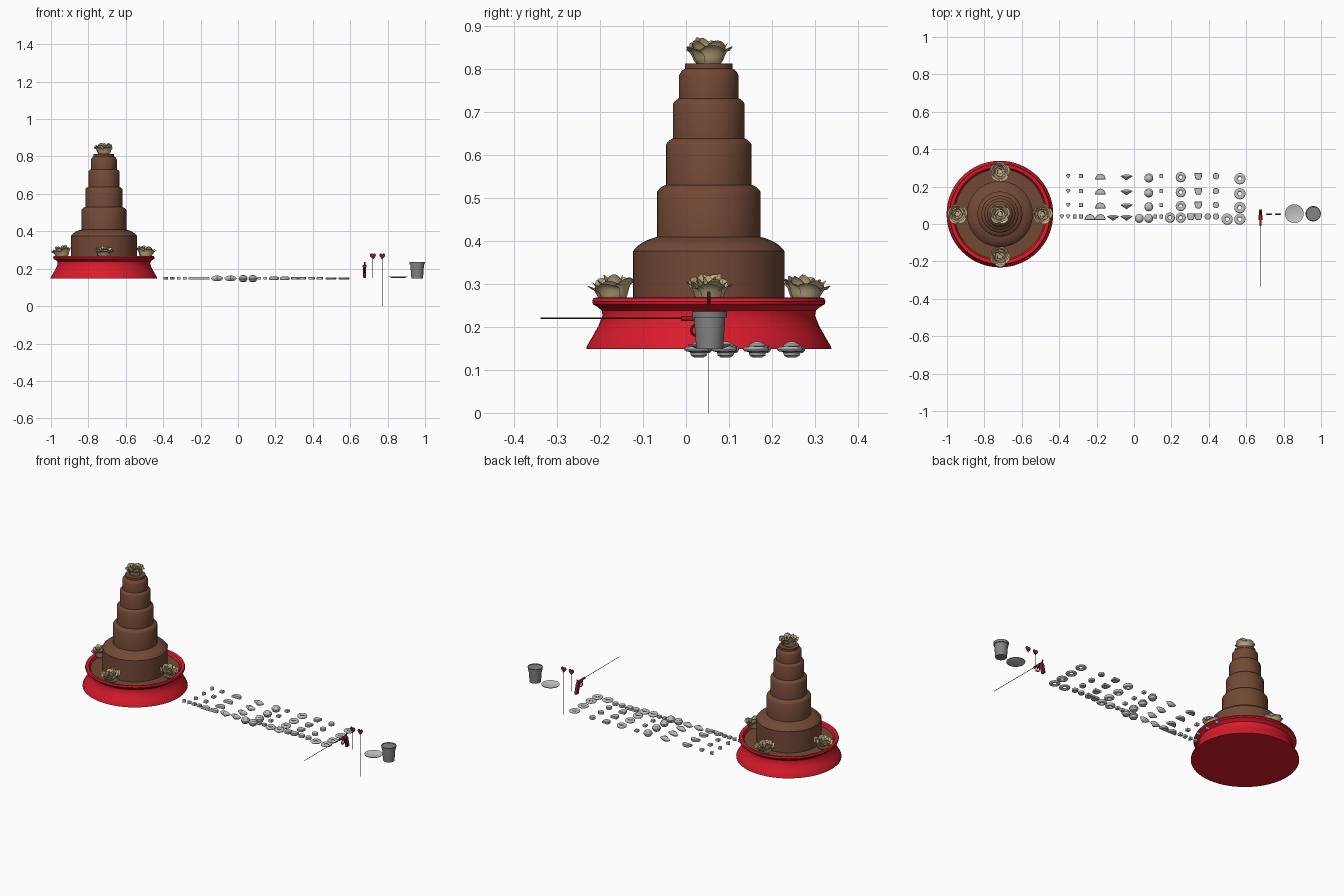
import bpy, bmesh, math, random
from mathutils import Matrix, Vector

if "Cube" in bpy.data.objects:
    bpy.data.objects.remove(bpy.data.objects["Cube"])
random.seed(4)

def mat(name, c):
    m = bpy.data.materials.new(name)
    m.diffuse_color = (*c, 1)
    m.use_nodes = True
    m.node_tree.nodes["Principled BSDF"].inputs["Base Color"].default_value = m.diffuse_color
    return m

RED = mat("bright red", (0.7, 0.011, 0.025))
BROWN = mat("chocolate brown", (0.17, 0.066, 0.036))
TAN = mat("rose tan", (0.55, 0.42, 0.23))
GREY = mat("plain grey", (0.55, 0.55, 0.55))
DARK = mat("bucket grey", (0.23, 0.23, 0.23))
WINE = mat("dark red", (0.23, 0.014, 0.02))
BLACK = mat("dark olive", (0.06, 0.05, 0.025))

def finish(bm, name, material, loc=(0, 0, 0), angle=35, rot=None):
    bmesh.ops.remove_doubles(bm, verts=bm.verts, dist=1e-6)
    bmesh.ops.recalc_face_normals(bm, faces=bm.faces)
    me = bpy.data.meshes.new(name)
    bm.to_mesh(me)
    bm.free()
    ob = bpy.data.objects.new(name, me)
    bpy.context.collection.objects.link(ob)
    me.materials.append(material)
    ob.location = loc
    if rot:
        ob.rotation_euler = rot
    bpy.ops.object.select_all(action='DESELECT')
    ob.select_set(True)
    bpy.context.view_layer.objects.active = ob
    bpy.ops.object.shade_smooth_by_angle(angle=math.radians(angle))
    return ob

def lathe(name, prof, material, loc=(0, 0, 0), seg=64, closed=False):
    bm = bmesh.new()
    vs = [bm.verts.new((r, 0, z)) for r, z in prof]
    es = [bm.edges.new(p) for p in zip(vs, vs[1:])]
    if closed:
        es.append(bm.edges.new((vs[-1], vs[0])))
    bmesh.ops.spin(bm, geom=vs + es, cent=(0, 0, 0), axis=(0, 0, 1),
                   angle=2 * math.pi, steps=seg)
    return finish(bm, name, material, loc)

def layered(name, outline, layers, material, loc, rot=None):
    """Outline stacked in scaled layers of (scale, z) and capped."""
    bm = bmesh.new()
    rings = [[bm.verts.new((x * s, y * s, z)) for x, y in outline] for s, z in layers]
    n = len(outline)
    for a, b in zip(rings, rings[1:]):
        for i in range(n):
            bm.faces.new((a[i], a[(i + 1) % n], b[(i + 1) % n], b[i]))
    bm.faces.new(rings[0])
    bm.faces.new(rings[-1])
    return finish(bm, name, material, loc, 35, rot)

def rod(name, a, b, r, material, seg=12):
    a, b = Vector(a), Vector(b)
    bm = bmesh.new()
    bmesh.ops.create_cone(bm, cap_ends=True, segments=seg, radius1=r, radius2=r,
                          depth=(b - a).length)
    bm.transform(Matrix.Translation((a + b) / 2) @
                 (b - a).to_track_quat('Z', 'Y').to_matrix().to_4x4())
    return finish(bm, name, material)

# cake stand
CX, CY = -0.717, 0.053
lathe("cake_stand", [(0, .148), (.285, .148), (.284, .154), (.270, .178), (.256, .203),
      (.247, .226), (.249, .238), (.258, .246), (.269, .252), (.271, .259), (.268, .267),
      (.260, .268), (.250, .264), (.243, .252), (.24, .24), (0, .24)], RED, (CX, CY, 0))

# stacked chocolate tiers, each with a soft sloping shoulder
prof = [(.242, .25), (.176, .25)]
tiers = [(.176, .376, .12, .409), (.12, .514, .099, .53), (.099, .624, .083, .638),
         (.083, .718, .069, .731), (.069, .784, .055, .80)]
for r, z, r2, z2 in tiers:
    prof.append((r, z))
    for k in range(1, 7):
        t = k / 6 * math.pi / 2
        a, b = .5 * math.cos(t) + .5 * (1 - k / 6), .5 * math.sin(t) + .5 * k / 6
        prof.append((r2 + (r - r2) * a, z + (z2 - z) * b))
prof += [(.055, .812), (0, .812)]
lathe("chocolate_tiers", prof, BROWN, (CX, CY, 0))

# roses: layered rings of broad curled petals around a solid core
def rose(name, loc, rot):
    bm = bmesh.new()
    for n, r0, r1, h, curl, wid in [(5, .027, .043, .046, .012, .85), (5, .023, .037, .054, .008, .85),
                                    (4, .016, .026, .060, .005, .95), (3, .008, .014, .060, .002, 1.2)]:
        off = random.random() * 6
        for i in range(n):
            a0 = off + i * 2 * math.pi / n
            hh = h * random.uniform(.92, 1.12)
            grid = []
            for iv in range(8):
                v = iv / 7
                row = []
                for iu in range(9):
                    u = iu / 4 - 1
                    a = a0 + u * wid * (1 - .3 * v ** 4)
                    r = r0 + (r1 - r0) * v ** .6 + curl * v ** 4 * (1 - .4 * u * u) + .0025 * u
                    row.append(bm.verts.new((r * math.cos(a), r * math.sin(a),
                                             hh * (v - .25 * u * u * v * v - .08 * v ** 6))))
                grid.append(row)
            for p, q in zip(grid, grid[1:]):
                for j in range(8):
                    bm.faces.new((p[j], p[j + 1], q[j + 1], q[j]))
    bmesh.ops.create_cone(bm, cap_ends=True, segments=20, radius1=.027, radius2=.038,
                          depth=.034, matrix=Matrix.Translation((0, 0, .017)))
    finish(bm, name, TAN, loc, 60, rot)

rose("top_rose", (CX, CY, .812), (0, 0, 0))
for i in range(4):
    a = i * math.pi / 2
    rose("stand_rose_%d" % (i + 1), (CX + .222 * math.cos(a), CY + .222 * math.sin(a), .262),
         (0, math.radians(8), a))

# sweets: ten shapes, two in the front row and three behind
def arc(r, a0, a1, n, sy=1, dy=0):
    return [(r * math.cos(math.radians(a0 + (a1 - a0) * i / n)),
             r * sy * math.sin(math.radians(a0 + (a1 - a0) * i / n)) + dy) for i in range(n + 1)]

def circle(r):
    return arc(r, 0, 345, 23)

square = [(-.01, -.01), (.01, -.01), (.01, .01), (-.01, .01)]
gem = [(0, -.013), (.012, .004), (.008, .011), (-.008, .011), (-.012, .004)]
half = arc(.028, 0, 180, 16, 1.1, -.014)
kite = [(0, -.019), (.033, .004), (.016, .011), (0, .013), (-.016, .011), (-.033, .004)]
shield = [(0, -.02), (.013, -.017), (.019, -.004), (.02, .017), (-.02, .017), (-.019, -.004), (-.013, -.017)]
slab = [(.9, -.007), (1, -.005), (1, .005), (.9, .007)]
lens = [(.3, -.015), (.7, -.01), (1, -.002), (1, .002), (.7, .01), (.3, .015)]
ball = [(.45, -.019), (.75, -.015), (.85, -.007), (1, -.004), (1, .003), (.85, .007),
        (.75, .012), (.45, .016), (.15, .018)]

def ring(ro, ri, h):
    c, w = (ro + ri) / 2, (ro - ri) / 2
    return [(c + w * math.cos(t * math.pi / 6), h * math.sin(t * math.pi / 6)) for t in range(12)]

sweets = [("gem", gem, slab, -.386, -.352), ("cube", square, slab, -.317, -.284),
          ("half_moon", half, slab, -.236, -.18), ("kite", kite, lens, -.112, -.04),
          ("bonbon", circle(.024), ball, .028, .079), ("small_cube", square, slab, .114, .146),
          ("ring", (.027, .009), .009, .192, .25), ("shield", shield, slab, .303, .344),
          ("button", circle(.017), slab, .394, .438), ("large_ring", (.03, .010), .006, .498, .566)]
shift = {"bonbon": -.01, "ring": -.006, "large_ring": -.014, "kite": -.004, "half_moon": -.004}
for name, shape, layers, xa, xb in sweets:
    dy = shift.get(name, 0)
    spots = [(xa, .04), (xb, .04), (xb, .102), (xb, .176), (xb, .256)]
    for i, (x, y) in enumerate(spots):
        nm, loc = "%s_sweet_%d" % (name, i + 1), (x, y + dy, .148)
        if isinstance(layers, float):
            lathe(nm, ring(*shape, layers), GREY, loc, 28, True)
        else:
            layered(nm, shape, layers, GREY, loc)

# toy pistol with a long thin rod at its muzzle
GX = .677
rod("pistol_barrel", (GX, -.012, .219), (GX, .035, .219), .006, WINE)
rod("pistol_drum", (GX, .022, .213), (GX, .048, .213), .011, WINE)
rod("pistol_hammer", (GX, .052, .218), (GX, .062, .234), .004, WINE, 8)
grip = [(.03, .222), (.056, .222), (.066, .205), (.07, .18), (.078, .152), (.056, .15), (.052, .175), (.04, .2)]
layered("pistol_grip", [(y - .05, z - .19) for y, z in grip], [(.92, -.008), (1, -.005), (1, .005), (.92, .008)],
        WINE, (GX, .05, .19), (math.pi / 2, 0, math.pi / 2))
bpy.ops.mesh.primitive_torus_add(major_radius=.012, minor_radius=.003, major_segments=16, minor_segments=6,
                                 location=(GX, .024, .192), rotation=(0, math.pi / 2, 0))
bpy.context.object.name = "trigger_guard"
bpy.context.object.data.materials.append(WINE)
rod("muzzle_rod", (GX, -.338, .22), (GX, -.01, .22), .0014, BLACK, 8)

# hearts on sticks
heart = []
for i in range(28):
    t = i / 28 * 2 * math.pi
    heart.append((.001 * 16 * math.sin(t) ** 3, .0012 * (13 * math.cos(t) - 5 * math.cos(2 * t)
                 - 2 * math.cos(3 * t) - math.cos(4 * t))))
for i, (x, z0, m, r) in enumerate([(.721, .15, WINE, .001), (.771, 0, BLACK, .0006)]):
    layered("heart_%d" % (i + 1), heart, [(.8, -.004), (1, -.002), (1, .002), (.8, .004)],
            WINE, (x, .053, .268), (math.pi / 2, 0, 0))
    rod("heart_stick_%d" % (i + 1), (x, .053, z0), (x, .053, .255), r, m, 8)

# plate
lathe("plate", [(0, .15), (.032, .15), (.049, .156), (.05, .159), (.046, .158),
                (.031, .153), (0, .153)], GREY, (.857, .055, 0), 48)

# bucket with a shallow lid inside its rim
lathe("bucket", [(0, .148), (.031, .148), (.036, .215), (.036, .222), (.040, .222), (.041, .236),
                 (.038, .237), (.037, .233), (0, .233)], DARK, (.958, .055, 0), 40)
